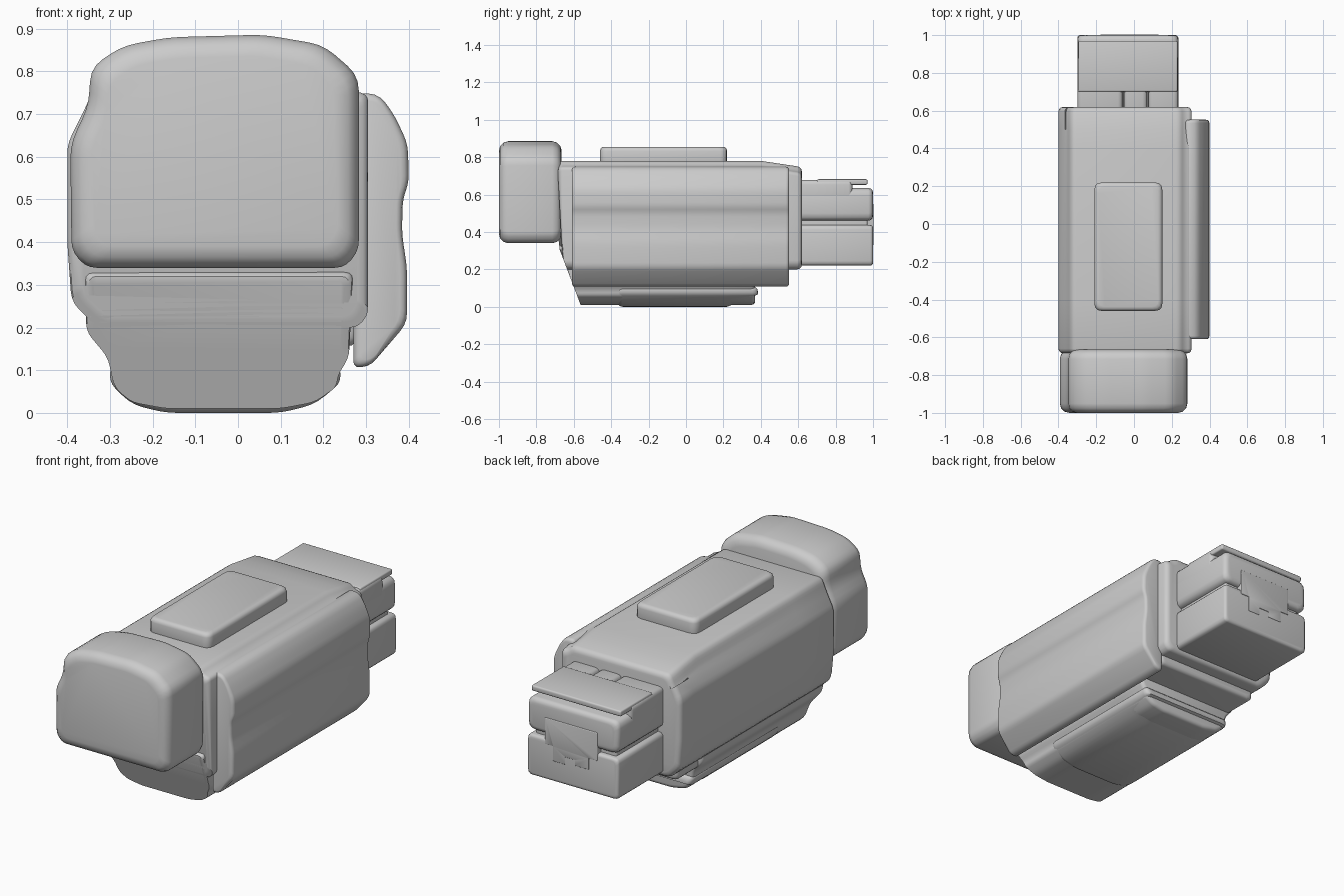
import bpy, bmesh, math
from mathutils import Vector

if "Cube" in bpy.data.objects:
    bpy.data.objects.remove(bpy.data.objects["Cube"])

grey = bpy.data.materials.new("plain_grey")
grey.diffuse_color = (0.6, 0.6, 0.6, 1)
grey.use_nodes = True
grey.node_tree.nodes["Principled BSDF"].inputs["Base Color"].default_value = grey.diffuse_color


def rounded(pts, r):
    """Replace each profile corner with a short arc."""
    out, n = [], len(pts)
    for i in range(n):
        p = Vector(pts[i])
        u, v = Vector(pts[i - 1]) - p, Vector(pts[(i + 1) % n]) - p
        k = min(r, 0.45 * u.length, 0.45 * v.length)
        a, b = p + u.normalized() * k, p + v.normalized() * k
        for t in (0, 0.33, 0.67, 1):
            out.append(a * (1 - t) ** 2 + p * 2 * t * (1 - t) + b * t * t)
    return out


def prism(name, pts, axis, a, b, r=0.02, corner=0.03, mids=(), warp=None):
    """Extrude a profile along an axis with rounded rims and optional warp."""
    pts = rounded(pts, corner)
    lo = Vector((min(p.x for p in pts), min(p.y for p in pts)))
    hi = Vector((max(p.x for p in pts), max(p.y for p in pts)))
    c, size = (lo + hi) / 2, hi - lo
    arc = [(r * (1 - math.cos(t)), r * (1 - math.sin(t)))
           for t in (0, math.pi / 6, math.pi / 3, math.pi / 2)]
    stations = [(a + d, i) for d, i in arc] + [(m, 0) for m in mids]
    stations += [(b - d, i) for d, i in reversed(arc)]
    bm = bmesh.new()
    rings = []
    for s, inset in stations:
        ring = []
        for p in pts:
            u = c.x + (p.x - c.x) * (1 - 2 * inset / size.x)
            v = c.y + (p.y - c.y) * (1 - 2 * inset / size.y)
            co = {'x': (s, u, v), 'y': (u, s, v), 'z': (u, v, s)}[axis]
            ring.append(bm.verts.new(warp(*co) if warp else co))
        rings.append(ring)
    n = len(pts)
    for q, w in zip(rings, rings[1:]):
        for i in range(n):
            j = (i + 1) % n
            bm.faces.new((q[i], q[j], w[j], w[i]))
    bm.faces.new(rings[0])
    bm.faces.new(rings[-1])
    bmesh.ops.recalc_face_normals(bm, faces=bm.faces)
    me = bpy.data.meshes.new(name)
    bm.to_mesh(me)
    bm.free()
    me.materials.append(grey)
    me.polygons.foreach_set("use_smooth", [True] * len(me.polygons))
    me.set_sharp_from_angle(angle=math.radians(35))
    ob = bpy.data.objects.new(name, me)
    bpy.context.collection.objects.link(ob)
    return ob


def rect(x0, x1, y0, y1):
    return [(x0, y0), (x1, y0), (x1, y1), (x0, y1)]


def slope(x, y, z):
    """Lean the lower front backwards and drop the rear of the top."""
    if z < 0.33:
        y = max(y, -0.685 + (0.33 - z) * 0.38)
    if y > 0.4 and z > 0.7:
        z -= (y - 0.4) * 0.15
    return x, y, z


# main body
prism("main_body", [(-0.33, 0.20), (-0.39, 0.26), (-0.40, 0.40), (-0.40, 0.63),
                    (-0.355, 0.72), (-0.33, 0.78), (0.24, 0.78), (0.27, 0.755),
                    (0.305, 0.745), (0.305, 0.23), (0.28, 0.20)],
      'y', -0.685, 0.62, 0.025, 0.025, (-0.4, 0.4, 0.5), slope)

# keel under the body, with a belly slab and a bottom plate
prism("keel", [(-0.17, 0.01), (-0.25, 0.025), (-0.29, 0.06), (-0.305, 0.13),
               (-0.355, 0.19), (-0.36, 0.33), (0.27, 0.33), (0.26, 0.13),
               (0.235, 0.09), (0.23, 0.06), (0.18, 0.025), (0.10, 0.01)],
      'y', -0.68, 0.37, 0.02, 0.02, (-0.3, 0.2), slope)
prism("belly_slab", rect(-0.33, 0.28, 0.155, 0.3), 'y', -0.5, 0.545, 0.02)
prism("bottom_plate", [(-0.30, 0.11), (-0.30, 0.07), (-0.25, 0.02), (-0.17, 0),
                       (0.10, 0), (0.18, 0.02), (0.24, 0.07), (0.24, 0.11)],
      'y', -0.37, 0.385, 0.03, 0.03, (0.22,),
      lambda x, y, z: (x, y, max(z, (y - 0.22) * 0.4)))

# front head block
prism("front_block", [(-0.355, 0.34), (-0.39, 0.38), (-0.393, 0.63),
                      (-0.35, 0.72), (-0.345, 0.81), (-0.27, 0.86),
                      (-0.16, 0.88), (0.06, 0.886), (0.20, 0.862),
                      (0.283, 0.79), (0.283, 0.38), (0.25, 0.34)],
      'y', -1.0, -0.665, 0.05, 0.035)

# ribbed plate on the right side
prism("side_plate", [(0.27, 0.75), (0.33, 0.747), (0.365, 0.70), (0.398, 0.63),
                     (0.40, 0.54), (0.386, 0.50), (0.384, 0.42), (0.396, 0.34),
                     (0.396, 0.21), (0.31, 0.11), (0.27, 0.105)],
      'y', -0.61, 0.552, 0.018, 0.025)

# raised plate on top
prism("top_plate", rect(-0.21, 0.15, -0.46, 0.22), 'z', 0.74, 0.855, 0.022, 0.04)

# rear plug: two jaws around a core
prism("lower_jaw", rect(-0.30, 0.235, 0.22, 0.437), 'y', 0.58, 1.0, 0.015, 0.025)
prism("upper_jaw", rect(-0.30, 0.235, 0.46, 0.635), 'y', 0.58, 1.0, 0.025, 0.04)
prism("plug_core", rect(-0.27, 0.205, 0.3, 0.6), 'y', 0.58, 0.97, 0.01)

# toothed patch joining the jaws at the rear end
prism("toothed_patch", [(-0.18, 0.55), (-0.18, 0.40), (-0.13, 0.40),
                        (-0.13, 0.34), (-0.05, 0.34), (-0.05, 0.37),
                        (0.01, 0.37), (0.01, 0.33), (0.08, 0.33),
                        (0.08, 0.41), (0.13, 0.41), (0.13, 0.55)],
      'y', 0.9, 1.003, 0.004, 0.004)

# ridges and thin fin on top of the upper jaw
for i, (x0, x1) in enumerate([(-0.30, -0.06), (-0.055, 0.07), (0.075, 0.235)]):
    prism(f"jaw_ridge_{i + 1}", rect(x0, x1, 0.56, 0.678), 'y', 0.58, 0.89, 0.02, 0.025)
prism("jaw_fin", rect(-0.295, 0.23, 0.652, 0.682), 'y', 0.7, 0.97, 0.008, 0.008)
